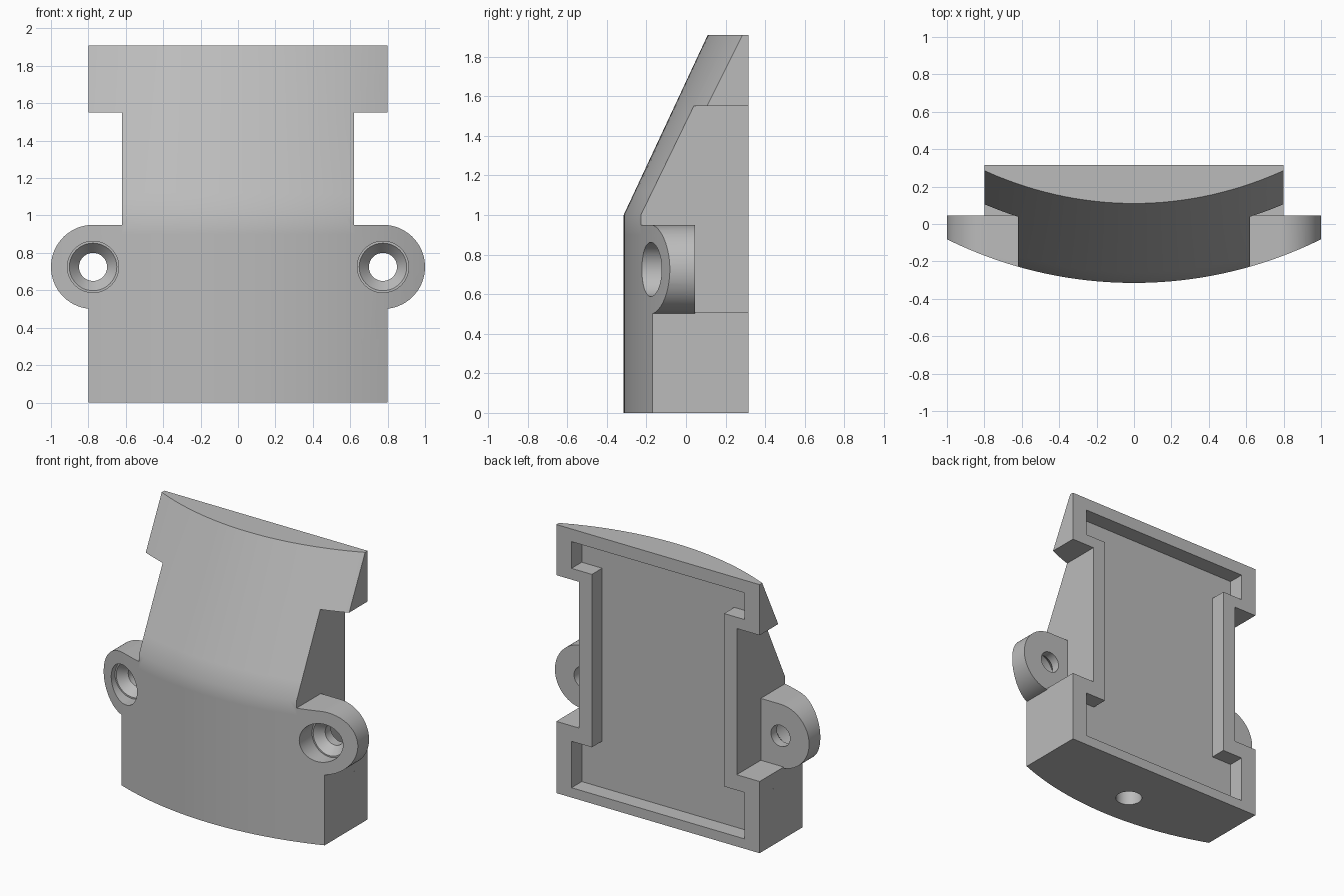
import bpy
import bmesh
from math import sin, cos, pi, radians, sqrt
from mathutils import Matrix

default = bpy.data.objects.get("Cube")
if default:
    bpy.data.objects.remove(default, do_unlink=True)

GREY = (0.5, 0.5, 0.5, 1)
mat = bpy.data.materials.new("plain grey")
mat.use_nodes = True
mat.diffuse_color = GREY
mat.node_tree.nodes["Principled BSDF"].inputs["Base Color"].default_value = GREY

RADIUS = 2.26      # curvature of the front shell
BACK = 0.315       # rear plane
EAR_X, EAR_Z, EAR_R = 0.775, 0.725, 0.225


def make_object(name, bm):
    bmesh.ops.recalc_face_normals(bm, faces=bm.faces)
    mesh = bpy.data.meshes.new(name)
    bm.to_mesh(mesh)
    bm.free()
    mesh.materials.append(mat)
    obj = bpy.data.objects.new(name, mesh)
    bpy.context.collection.objects.link(obj)
    return obj


def prism(name, outline, y0, y1):
    """Extrude an x-z outline from y0 to y1."""
    bm = bmesh.new()
    face = bm.faces.new([bm.verts.new((x, y0, z)) for x, z in outline])
    out = bmesh.ops.extrude_face_region(bm, geom=[face])
    moved = [v for v in out["geom"] if isinstance(v, bmesh.types.BMVert)]
    bmesh.ops.translate(bm, verts=moved, vec=(0, y1 - y0, 0))
    return make_object(name, bm)


def lathe(name, profile, matrix, sides=48):
    """Revolve (radius, height) pairs around local z and close both ends."""
    bm = bmesh.new()
    rings = [[bm.verts.new((r * cos(2 * pi * i / sides), r * sin(2 * pi * i / sides), h))
              for i in range(sides)] for r, h in profile]
    for a, b in zip(rings, rings[1:]):
        for i in range(sides):
            j = (i + 1) % sides
            bm.faces.new((a[i], a[j], b[j], b[i]))
    bm.faces.new(rings[0])
    bm.faces.new(rings[-1])
    bmesh.ops.transform(bm, matrix=matrix, verts=bm.verts)
    return make_object(name, bm)


def mirrored(half):
    """Complete a right-half outline, listed bottom to top."""
    return half + [(-x, z) for x, z in reversed(half)]


def front_y(x, z):
    """Curved front: upright below z = 1, leaning back above it."""
    rise = max(z - 1, 0)
    sag = RADIUS - sqrt(RADIUS ** 2 - x ** 2)
    return -BACK + 0.467 * rise + sag * (1 + 0.22 * rise)


def boolean(target, tool, operation):
    mod = target.modifiers.new(tool.name, 'BOOLEAN')
    mod.operation = operation
    mod.solver = 'EXACT'
    mod.object = tool
    bpy.context.view_layer.objects.active = target
    bpy.ops.object.modifier_apply(modifier=mod.name)
    bpy.data.objects.remove(tool, do_unlink=True)


# Oversized block carrying the curved front
bm = bmesh.new()
COLS = 40
levels = (-0.1, 0.9, 1.0, 1.12, 1.5, 2.0)
grid = [[bm.verts.new((x, front_y(x, z), z))
         for x in (1.04 * (2 * i / COLS - 1) for i in range(COLS + 1))] for z in levels]
for low, high in zip(grid, grid[1:]):
    for i in range(COLS):
        bm.faces.new((low[i], low[i + 1], high[i + 1], high[i]))
rim = [e for e in bm.edges if e.is_boundary]
out = bmesh.ops.extrude_edge_only(bm, edges=rim)
back_verts = [v for v in out["geom"] if isinstance(v, bmesh.types.BMVert)]
for v in back_verts:
    v.co.y = 0.7
bmesh.ops.holes_fill(bm, edges=[e for e in bm.edges if e.is_boundary], sides=0)
body = make_object("housing_cover", bm)

# Trim to the outline with side notches and round ears
ear_arc = [(EAR_X + EAR_R * cos(a), EAR_Z + EAR_R * sin(a))
           for a in (radians(-83.6 + 173.6 * i / 32) for i in range(33))]
half = [(0.8, 0), *ear_arc, (0.62, 0.95), (0.62, 1.55), (0.8, 1.55), (0.8, 1.91)]
boolean(body, prism("outline", mirrored(half), -1, BACK), 'INTERSECT')

# Clear the space behind each ear, then drill its stepped screw hole
ear_back = [(0.62, 0.51), (0.8, 0.51), (0.8, 0.4), (1.1, 0.4), (1.1, 1.0), (0.62, 1.0)]
screw = [(0.137, -0.6), (0.137, -0.08), (0.127, -0.08), (0.075, -0.02), (0.075, 0.2)]
for side in (1, -1):
    boolean(body, prism("ear_relief", [(side * x, z) for x, z in ear_back], 0.045, 0.6),
            'DIFFERENCE')
    place = Matrix.Translation((side * EAR_X, 0, EAR_Z)) @ Matrix.Rotation(radians(-90), 4, 'X')
    boolean(body, lathe("screw_hole", screw, place), 'DIFFERENCE')

# Shallow rear pocket that narrows between the notches
pocket = [(0.68, 0.07), (0.68, 0.40), (0.52, 0.40), (0.52, 1.63), (0.68, 1.63), (0.68, 1.82)]
boolean(body, prism("pocket", mirrored(pocket), 0.2, 0.6), 'DIFFERENCE')

# Blind hole in the underside
boolean(body, lathe("base_hole", [(0.088, -0.2), (0.088, 0.5)],
                    Matrix.Translation((0, -0.054, 0))), 'DIFFERENCE')

# Smooth curves, crisp edges
bpy.ops.object.select_all(action='DESELECT')
body.select_set(True)
bpy.context.view_layer.objects.active = body
bpy.ops.object.shade_smooth_by_angle(angle=radians(30))
